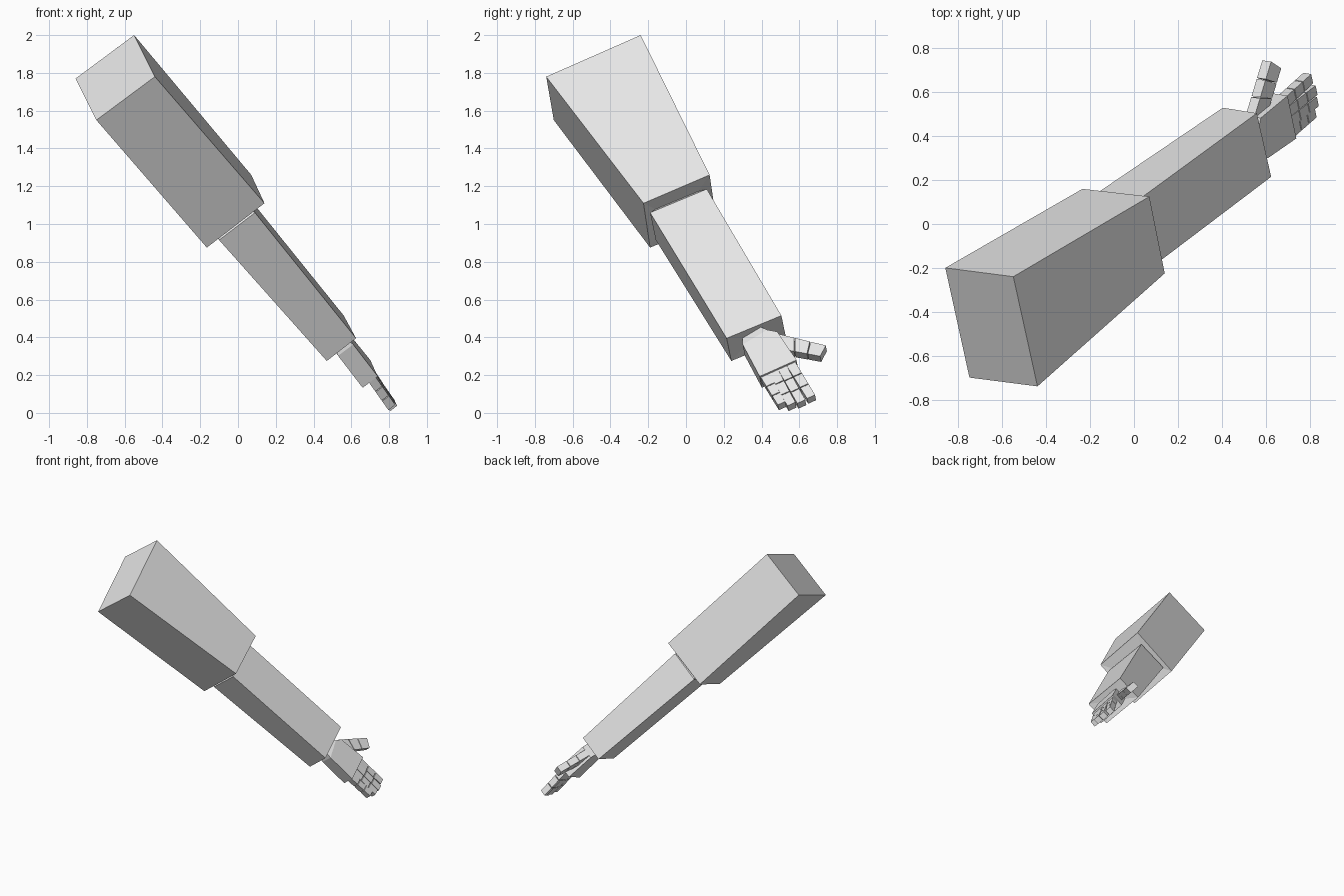
import bpy, bmesh
from mathutils import Vector as V

if "Cube" in bpy.data.objects:
    bpy.data.objects.remove(bpy.data.objects["Cube"])

grey = bpy.data.materials.new("light grey")
grey.diffuse_color = (0.8, 0.8, 0.8, 1)
grey.use_nodes = True
grey.node_tree.nodes["Principled BSDF"].inputs["Base Color"].default_value = grey.diffuse_color


def loft(name, rings):
    """Closed flat-faced solid through matching rings of corners."""
    bm = bmesh.new()
    loops = [[bm.verts.new(p) for p in r] for r in rings]
    n = len(loops[0])
    for a, b in zip(loops, loops[1:]):
        for i in range(n):
            j = (i + 1) % n
            bm.faces.new((a[i], a[j], b[j], b[i]))
    bm.faces.new(loops[0][::-1])
    bm.faces.new(loops[-1])
    bmesh.ops.recalc_face_normals(bm, faces=bm.faces)
    me = bpy.data.meshes.new(name)
    bm.to_mesh(me)
    bm.free()
    me.materials.append(grey)
    ob = bpy.data.objects.new(name, me)
    bpy.context.collection.objects.link(ob)
    return ob


def quad(a, d, c):
    """Four corners of a section from three of them."""
    a, d, c = V(a), V(d), V(c)
    return [a, a + c - d, c, d]


def neck(ring, size, shift):
    """Narrowed copy of a section, moved along the arm."""
    mid = sum(ring, V()) / len(ring)
    return [mid + (p - mid) * size + axis * shift for p in ring]


def digit(name, start, end, gap=0.005):
    """Three jointed segments between two end sections."""
    length = (end[0] - start[0]).length
    g = gap / length / 2
    for k in range(3):
        t0, t1 = k / 3 + (g if k else 0), (k + 1) / 3 - (g if k < 2 else 0)
        loft(f"{name}_segment_{k + 1}",
             [[p.lerp(q, t) for p, q in zip(start, end)] for t in (t0, t1)])


axis = V((0.583, 0.42, -0.696))

# Main sections of the arm
shoulder = quad((-0.55, -0.24, 2.0), (-0.44, -0.74, 1.78), (-0.75, -0.70, 1.55))
upper_end = quad((0.07, 0.125, 1.26), (0.14, -0.225, 1.11), (-0.165, -0.19, 0.875))
fore_start = quad((0.02, 0.11, 1.185), (0.09, -0.19, 1.06), (-0.10, -0.16, 0.915))
fore_end = quad((0.56, 0.505, 0.515), (0.625, 0.215, 0.395), (0.47, 0.24, 0.275))

# Palm outline and its thickness
thick = V((-0.08, 0.012, -0.06))
palm = [V(p) for p in ((0.61, 0.30, 0.362), (0.567, 0.43, 0.44), (0.578, 0.483, 0.43),
                       (0.70, 0.585, 0.28), (0.74, 0.39, 0.193))]
hand_start = [palm[1], palm[1] + thick, palm[0] + thick, palm[0]]

elbow = neck(fore_start, 0.75, -0.03)
wrist = neck(hand_start, 0.75, -0.045)

loft("upper_arm", [shoulder, upper_end, elbow])
loft("forearm", [elbow, fore_start, fore_end, wrist])
loft("wrist", [wrist, hand_start])
loft("hand", [palm, [p + thick for p in palm]])

# Thumb, its root sunk into the hand
tip = quad((0.585, 0.746, 0.327), (0.625, 0.74, 0.357), (0.671, 0.71, 0.30))
root = quad((0.517, 0.521, 0.38), (0.557, 0.515, 0.412), (0.615, 0.525, 0.335))
root = [p + (p - q) * 0.1 for p, q in zip(root, tip)]
digit("thumb", root, tip)

# Four fingers, slightly fanned
tips = [(0.828, 0.507, 0.052), (0.838, 0.558, 0.047), (0.832, 0.61, 0.06), (0.812, 0.662, 0.086)]
across = V((-0.0085, 0.042, 0.019))
depth = V((-0.036, 0.006, -0.028))
for i, t in enumerate(tips):
    base = palm[4].lerp(palm[3], 0.14 + 0.235 * i) + depth * 0.25

    def section(p, w):
        p = V(p)
        return [p - across * w / 2, p + across * w / 2,
                p + across * w / 2 + depth, p - across * w / 2 + depth]
    digit(f"finger_{i + 1}", section(base, 1.08), section(t, 1.0))
